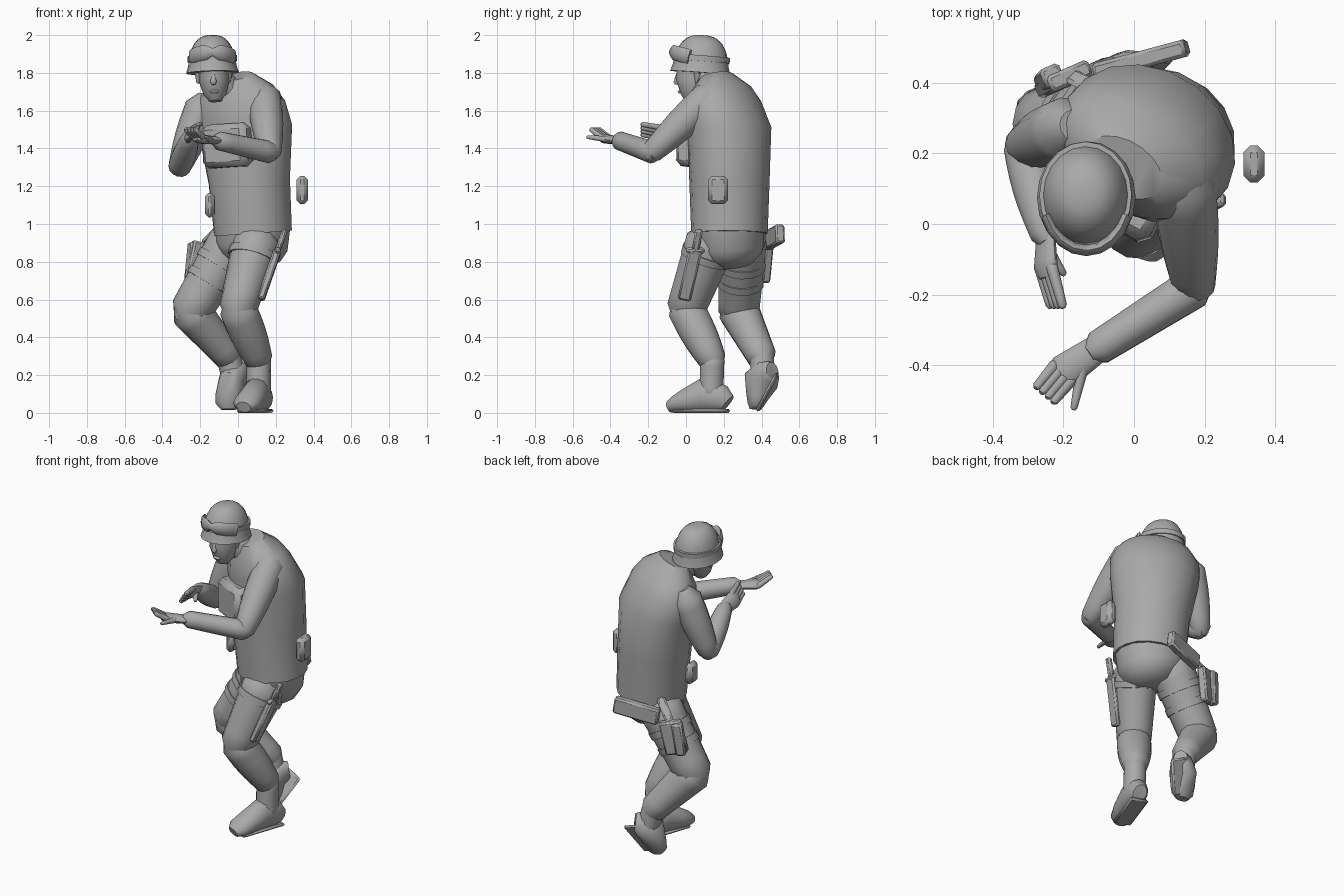
import bpy, bmesh, math
from mathutils import Vector

cube = bpy.data.objects.get("Cube")
if cube:
    bpy.data.objects.remove(cube)

tone = (.4, .4, .4, 1)
grey = bpy.data.materials.new("plain grey")
grey.use_nodes = True
grey.diffuse_color = tone
grey.node_tree.nodes["Principled BSDF"].inputs["Base Color"].default_value = tone


def at(x, y, z):
    return Vector((x, y, z))


across = at(1, 0, 0)
upward = at(0, 0, 1)
shoulder_line = at(.9, -.5, 0).normalized()


def loft(name, rings, side=across, sides=14, bevel=0, turn=0):
    """Skin rings of (centre, half width along side, half depth)."""
    bm = bmesh.new()
    centres = [ring[0] for ring in rings]
    last = len(rings) - 1
    loops = []
    for index, (centre, width, depth) in enumerate(rings):
        ahead = centres[min(index + 1, last)]
        behind = centres[max(index - 1, 0)]
        forward = (ahead - behind).normalized()
        wide = (side - forward * side.dot(forward)).normalized()
        deep = forward.cross(wide)
        loop = []
        for corner in range(sides):
            angle = math.tau * corner / sides + turn
            point = centre + wide * width * math.cos(angle) + deep * depth * math.sin(angle)
            point.z = max(point.z, 0)
            loop.append(bm.verts.new(point))
        loops.append(loop)
    for lower, upper in zip(loops, loops[1:]):
        for corner in range(sides):
            following = (corner + 1) % sides
            bm.faces.new((lower[corner], lower[following], upper[following], upper[corner]))
    bm.faces.new(loops[0])
    bm.faces.new(loops[-1])
    bmesh.ops.recalc_face_normals(bm, faces=bm.faces)
    mesh = bpy.data.meshes.new(name)
    bm.to_mesh(mesh)
    bm.free()
    mesh.materials.append(grey)
    obj = bpy.data.objects.new(name, mesh)
    bpy.context.collection.objects.link(obj)
    if bevel:
        modifier = obj.modifiers.new("soft edges", "BEVEL")
        modifier.width = bevel
    bpy.ops.object.select_all(action="DESELECT")
    obj.select_set(True)
    bpy.context.view_layer.objects.active = obj
    bpy.ops.object.shade_smooth_by_angle(angle=math.radians(45))


def limb(name, start, end, thick, thin, side=across, flatten=1, bulge=0):
    """Tapered, round-ended segment between two joints."""
    forward = (end - start).normalized()
    rings = [(start - forward * thick * .7, thick * .5, thick * .5 * flatten)]
    steps = 6
    for step in range(steps + 1):
        t = step / steps
        radius = thick + (thin - thick) * t + bulge * math.sin(math.pi * t)
        rings.append((start.lerp(end, t), radius, radius * flatten))
    rings.append((end + forward * thin * .7, thin * .5, thin * .5 * flatten))
    loft(name, rings, side)


def band(name, start, end, thick, thin, place):
    """Strap wrapped around a limb at a fraction of its length."""
    rings = []
    for t in (place, place + .1):
        radius = thick + (thin - thick) * t + .007
        rings.append((start.lerp(end, t), radius, radius))
    loft(name, rings)


def block(name, start, end, width, depth, side=across, bevel=.01):
    """Box running from start to end."""
    half = math.sqrt(.5)
    rings = [(point, width * half, depth * half) for point in (start, end)]
    loft(name, rings, side, sides=4, bevel=bevel, turn=math.pi / 4)


def hand(label, wrist, knuckles, tips, thumb_tip, spread):
    limb(label + "_palm", wrist, knuckles, .04, .05, spread, flatten=.5)
    for index, finger in enumerate(("index", "middle", "ring", "little")):
        offset = spread * (index - 1.5) * .023
        limb(label + "_" + finger + "_finger", knuckles + offset, tips + offset, .017, .013)
    limb(label + "_thumb", wrist.lerp(knuckles, .4), thumb_tip, .02, .01)


def boot(label, cuff, heel, toe):
    """Shaft, foot and sole shaped from the sole line and the ankle."""
    length = toe - heel
    forward = length.normalized()
    rise = cuff - heel
    rise = (rise - forward * rise.dot(forward)).normalized()
    ankle = heel + length * .28 + rise * .1
    limb(label + "_boot_shaft", cuff, ankle, .065, .065)
    rings = []
    for t, width, height in ((0, .04, .1), (.1, .06, .15), (.4, .07, .19),
                             (.7, .075, .13), (.9, .07, .09), (1, .04, .06)):
        rings.append((heel + length * t + rise * height / 2, width, height / 2))
    loft(label + "_boot", rings)
    lift = rise * .01
    block(label + "_sole", heel + lift, toe - length * .1 + lift, .11, .02)


# Joints of the pose
left_shoulder, right_shoulder = at(.14, .12, 1.67), at(-.19, .27, 1.62)
left_elbow, right_elbow = at(.17, -.18, 1.38), at(-.31, .22, 1.3)
left_wrist, right_wrist = at(-.1, -.35, 1.44), at(-.25, -.03, 1.46)
left_hip, right_hip = at(.1, .13, .9), at(-.03, .3, .9)
left_knee, right_knee = at(0, 0, .55), at(-.25, .28, .54)
left_cuff, right_cuff = at(.11, .14, .28), at(-.05, .4, .3)
waist, chest = at(.08, .23, .95), at(.04, .23, 1.5)
collar, chin = at(-.03, .16, 1.78), at(-.12, .02, 1.65)
crown = at(-.14, .09, 2)

# Bulky vest, hips and collar
loft("vest", [
    (waist, .21, .2), (waist.lerp(chest, .5), .22, .21), (chest, .26, .21),
    (chest.lerp(collar, .4), .26, .18), (chest.lerp(collar, .7), .22, .15),
    (collar, .12, .08)], shoulder_line, sides=18)
seat = at(.05, .25, .78)
loft("hips", [
    (seat, .1, .1), (seat.lerp(waist, .3), .17, .16),
    (seat.lerp(waist, .6), .2, .18), (waist + upward * .05, .2, .19)], shoulder_line)
block("chest_panel", at(-.05, .05, 1.3), at(-.06, .06, 1.53), .27, .12, shoulder_line, bevel=.03)
limb("neck", at(-.05, .14, 1.7), at(-.12, .08, 1.8), .08, .06)

# Head
loft("face", [
    (chin, .03, .03), (chin.lerp(crown, .1), .06, .06), (chin.lerp(crown, .3), .08, .1),
    (chin.lerp(crown, .7), .08, .1)])
limb("nose", at(-.13, -.04, 1.8), at(-.13, -.05, 1.75), .01, .017)
block("mouth", at(-.15, -.03, 1.7), at(-.1, -.03, 1.7), .02, .03, upward)
for label, sign in (("left", 1), ("right", -1)):
    temple = at(-.13 + sign * .08, .06, 1.8)
    block(label + "_chin_strap", temple, chin + across * sign * .03, .01, .03)
    limb(label + "_ear", temple, temple - upward * .05, .02, .01)

# Full domed helmet, its strap and goggles
brim = at(-.135, .075, 1.8)
dome = [(brim, .14, .16)]
for step in range(1, 9):
    angle = step * math.pi / 17
    swell = math.cos(angle) ** .7
    dome.append((brim.lerp(crown, math.sin(angle)), .13 * swell, .15 * swell))
loft("helmet", dome, sides=20)
loft("goggle_strap", [(brim.lerp(crown, t), .131, .152) for t in (.3, .45)], sides=20)
lens = []
for step in range(-4, 5):
    angle = step * math.radians(17)
    height = .02 if step == 0 else .04
    ahead = math.cos(angle)
    centre = brim + at(.12 * math.sin(angle), -.15 * ahead, .07 + .04 * ahead)
    lens.append((centre, height, .016))
loft("goggles", lens, upward, sides=8)

# Left arm held out, right arm folded up
limb("left_upper_arm", left_shoulder, left_elbow, .09, .06, bulge=.01)
limb("left_forearm", left_elbow, left_wrist, .06, .05)
hand("left", left_wrist, at(-.2, -.42, 1.45), at(-.25, -.48, 1.5),
     at(-.17, -.52, 1.46), at(.7, -.6, 0))
limb("right_upper_arm", right_shoulder, right_elbow, .09, .06, bulge=.01)
limb("right_forearm", right_elbow, right_wrist, .06, .045, bulge=.01)
hand("right", right_wrist, at(-.25, -.12, 1.48), at(-.22, -.23, 1.5),
     at(-.2, -.14, 1.45), at(.5, 0, .8))

# Left leg planted, right leg trailing on its toes
limb("left_thigh", left_hip, left_knee, .13, .1, flatten=1.05)
limb("left_shin", left_knee, left_cuff, .1, .075, bulge=.01)
boot("left", left_cuff, at(.14, .22, 0), at(.03, -.09, 0))
limb("right_thigh", right_hip, right_knee, .13, .11)
limb("right_shin", right_knee, right_cuff, .11, .08)
boot("right", right_cuff, at(.07, .48, .19), at(-.03, .38, 0))
band("left_thigh_strap", left_hip, left_knee, .135, .1, .15)
for label, place in (("upper", .25), ("lower", .5)):
    band("right_thigh_" + label + "_strap", right_hip, right_knee, .13, .11, place)

# Blade sheath on the left thigh
sheath_top, sheath_tip = at(.21, .05, .86), at(.12, -.01, .6)
block("sheath", sheath_tip, sheath_top, .04, .07)
block("blade_handle", sheath_top, at(.25, .07, .97), .03, .04)
block("sheath_guard", sheath_top - at(0, .05, 0), sheath_top + at(0, .05, 0), .03, .03, upward)

# Holster and sidearm on the right thigh
outer = at(.9, .4, 0)
holster_top, holster_tip = at(-.18, .42, .9), at(-.22, .4, .7)
block("holster", holster_tip, holster_top, .13, .05, outer)
block("holster_pouch", holster_tip - across * .03, holster_top - across * .05, .06, .06, outer)
block("holster_hanger", holster_top, at(-.08, .37, 1), .05, .02, outer)
block("sidearm_grip", at(-.11, .43, .91), at(.15, .5, .95), .1, .05, upward)

# Belt pouches
for label, centre, size in (("back", at(.34, .17, 1.18), .15), ("front", at(-.15, .16, 1.1), .13)):
    half = upward * size / 2
    block(label + "_pouch", centre - half, centre + half, size * .4, size * .7, bevel=.02)
